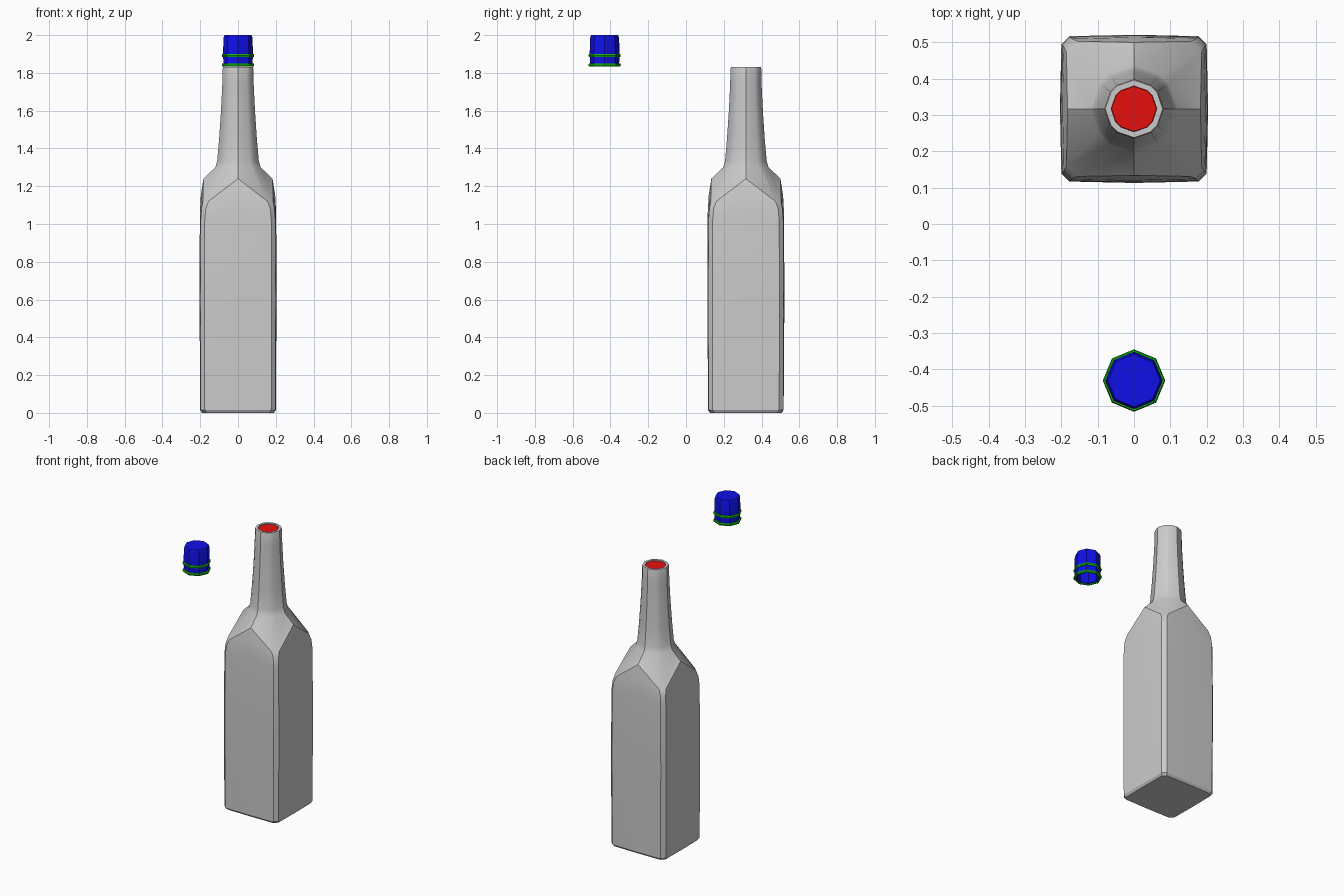
import bpy, bmesh, math
from mathutils import Vector

cube = bpy.data.objects.get("Cube")
if cube:
    bpy.data.objects.remove(cube)


def material(name, rgb):
    m = bpy.data.materials.new(name)
    m.use_nodes = True
    m.diffuse_color = (*rgb, 1)
    m.node_tree.nodes["Principled BSDF"].inputs["Base Color"].default_value = (*rgb, 1)
    return m


GREY = material("pale grey glass", (0.6, 0.6, 0.6))
RED = material("red liquid", (0.8, 0.005, 0.005))
BLUE = material("blue cap", (0.005, 0.005, 0.8))
GREEN = material("green band", (0.005, 0.5, 0.005))


def loft(name, rings, mat, at, angle, close_start=True, close_end=True, loop=False):
    """Skin a list of equally long point rings."""
    bm = bmesh.new()
    rows = [[bm.verts.new(p) for p in ring] for ring in rings]
    pairs = list(zip(rows, rows[1:])) + ([(rows[-1], rows[0])] if loop else [])
    for a, b in pairs:
        for i in range(len(a)):
            j = (i + 1) % len(a)
            bm.faces.new((a[i], a[j], b[j], b[i]))
    if close_start:
        bm.faces.new(rows[0][::-1])
    if close_end:
        bm.faces.new(rows[-1])
    bmesh.ops.recalc_face_normals(bm, faces=bm.faces)
    mesh = bpy.data.meshes.new(name)
    bm.to_mesh(mesh)
    bm.free()
    mesh.materials.append(mat)
    ob = bpy.data.objects.new(name, mesh)
    bpy.context.collection.objects.link(ob)
    ob.location = at
    bpy.ops.object.select_all(action="DESELECT")
    ob.select_set(True)
    bpy.context.view_layer.objects.active = ob
    bpy.ops.object.shade_smooth_by_angle(angle=math.radians(angle))
    return ob


def square_ring(mid, corner, bevel, z_mid, z_corner):
    """Twelve points: a side centre and two bevelled corner points per quarter."""
    pts = []
    for q in range(4):
        c, s = round(math.cos(q * math.pi / 2)), round(math.sin(q * math.pi / 2))
        for x, y, z in ((mid, 0, z_mid), (corner, corner - bevel, z_corner),
                        (corner - bevel, corner, z_corner)):
            pts.append(Vector((c * x - s * y, s * x + c * y, z)))
    return pts


def neck_ring(r, z):
    return square_ring(r, r * 0.8, r * 0.22, z, z)


def octagon(r, z):
    return [Vector((r * math.cos(i * math.pi / 4), r * math.sin(i * math.pi / 4), z))
            for i in range(8)]


# Bottle: square body, faceted shoulder, tapering neck and hollow mouth
BOTTLE = (0, 0.317, 0)
body = [square_ring(*r) for r in (
    (0.19, 0.188, 0.022, 0, 0),
    (0.2, 0.198, 0.022, 0.015, 0.015),
    (0.204, 0.2, 0.022, 0.6, 0.6),
    (0.202, 0.198, 0.022, 1.06, 1.02),
    (0.197, 0.193, 0.022, 1.15, 1.08),
    (0.183, 0.186, 0.03, 1.24, 1.12),
)]
neck = [neck_ring(r, z) for r, z in (
    (0.12, 1.3), (0.11, 1.335), (0.1, 1.45), (0.09, 1.6), (0.083, 1.74), (0.082, 1.82), (0.079, 1.83))]
mouth = [neck_ring(r, z) for r, z in ((0.063, 1.83), (0.063, 1.76))]
loft("bottle", body + neck + mouth, GREY, BOTTLE, 28, close_end=False)

# Liquid filling the bottle up to the mouth
inner = [[Vector((p.x * 0.88, p.y * 0.88, p.z * 0.98 + 0.02)) for p in ring] for ring in body]
throat = [neck_ring(r, z) for r, z in ((0.095, 1.31), (0.075, 1.5), (0.062, 1.7), (0.062, 1.825))]
loft("liquid", inner + throat, RED, BOTTLE, 28)

# Cap standing apart from the bottle, hollow underneath
CAP = (0, -0.431, 0)
profile = ((0.066, 1.97), (0.066, 1.84), (0.077, 1.84), (0.079, 1.9), (0.077, 1.985), (0.072, 2.0))
loft("cap", [octagon(r, z) for r, z in profile], BLUE, CAP, 30)

# Two thin raised bands round the cap
for name, z in (("lower_band", 1.842), ("upper_band", 1.892)):
    section = ((0.074, -0.008), (0.083, -0.008), (0.086, 0), (0.083, 0.008), (0.074, 0.008))
    loft(name, [octagon(r, z + h) for r, h in section], GREEN, CAP, 30,
         close_start=False, close_end=False, loop=True)
